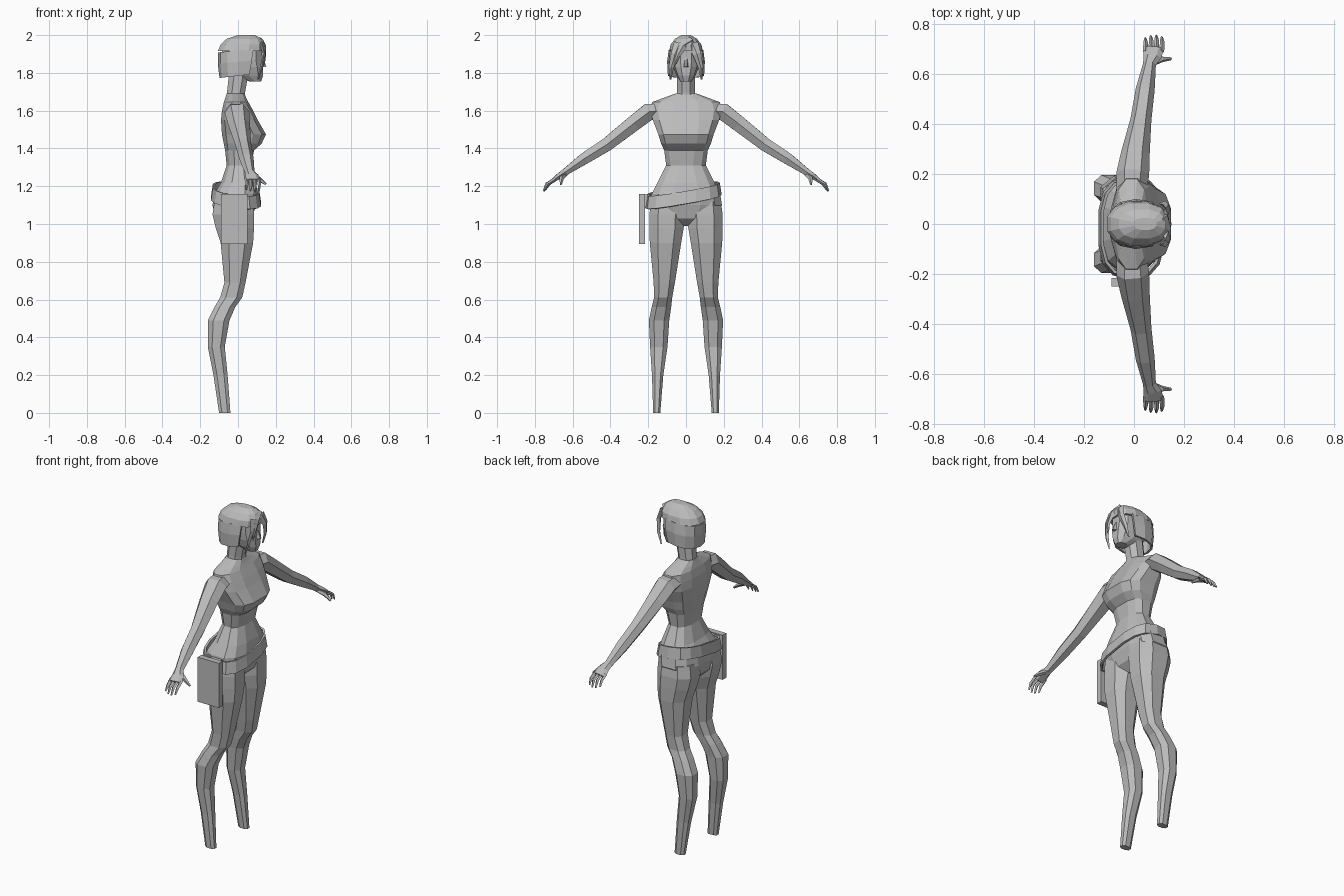
import bpy, bmesh, math
from mathutils import Vector

grey = bpy.data.materials.new("plain grey")
grey.diffuse_color = (0.5, 0.5, 0.5, 1)


def finish(name, bm, solid=0):
    bmesh.ops.recalc_face_normals(bm, faces=bm.faces)
    me = bpy.data.meshes.new(name)
    bm.to_mesh(me)
    bm.free()
    me.materials.append(grey)
    ob = bpy.data.objects.new(name, me)
    bpy.context.collection.objects.link(ob)
    if solid:
        m = ob.modifiers.new("thickness", 'SOLIDIFY')
        m.thickness = solid
        m.offset = -1
    return ob


def loft(name, rings, caps=True, closed=True, solid=0):
    """Skin a list of equal-length point rings."""
    bm = bmesh.new()
    vs = [[bm.verts.new(p) for p in r] for r in rings]
    n = len(vs[0])
    for a, b in zip(vs, vs[1:]):
        for i in range(n if closed else n - 1):
            j = (i + 1) % n
            bm.faces.new((a[i], a[j], b[j], b[i]))
    if caps:
        bm.faces.new(vs[0])
        bm.faces.new(vs[-1])
    return finish(name, bm, solid)


def flat_ring(z, xb, xf, y0, y1, n=10, e=0.8, arc=(0, 2 * math.pi), lean=0):
    """Rounded-square horizontal ring between x and y limits."""
    cx, cy, rx, ry = (xb + xf) / 2, (y0 + y1) / 2, (xf - xb) / 2, (y1 - y0) / 2
    full = arc[1] - arc[0] > 6.28
    pts = []
    for i in range(n):
        t = arc[0] + (arc[1] - arc[0]) * (i + 0.5 if full else i) / (n if full else n - 1)
        c, s = math.cos(t), math.sin(t)
        pts.append((cx + rx * math.copysign(abs(c) ** e, c) / (math.cos(math.pi / n) ** e if full else 1),
                    cy + ry * math.copysign(abs(s) ** e, s), z + lean * c))
    return pts


def tube(name, path, n=6):
    """Limb along (x, y, z, half width in x, half thickness) stations."""
    rings = []
    for i, p in enumerate(path):
        a, b = path[max(i - 1, 0)], path[min(i + 1, len(path) - 1)]
        d = (Vector(b[:3]) - Vector(a[:3])).normalized()
        u = (Vector((1, 0, 0)) - d * d.x).normalized()
        v = d.cross(u)
        ts = [2 * math.pi * k / n for k in range(n)]
        rings.append([Vector(p[:3]) + u * p[3] * math.cos(t) + v * p[4] * math.sin(t) for t in ts])
    return loft(name, rings)


def flip(path, s):
    return [(p[0], p[1] * s) + tuple(p[2:]) for p in path]


# Torso from crotch to neck: z, back, front, half width, squareness
torso = [(0.99, -0.08, 0.03, 0.05, 0.8), (1.03, -0.12, 0.075, 0.15, 0.7),
         (1.10, -0.135, 0.095, 0.195, 0.7), (1.16, -0.125, 0.105, 0.185, 0.7),
         (1.22, -0.09, 0.095, 0.155, 0.75), (1.31, -0.06, 0.07, 0.108, 0.8),
         (1.39, -0.068, 0.085, 0.118, 0.7), (1.425, -0.075, 0.125, 0.135, 0.65),
         (1.475, -0.085, 0.148, 0.15, 0.65), (1.55, -0.09, 0.105, 0.18, 0.7),
         (1.60, -0.085, 0.08, 0.195, 0.8), (1.645, -0.075, 0.055, 0.185, 0.8),
         (1.665, -0.068, 0.045, 0.13, 0.85), (1.69, -0.06, 0.035, 0.06, 0.9)]
loft("torso", [flat_ring(z, b, f, -w, w, 12, e) for z, b, f, w, e in torso])

# Neck
neck = [(1.66, -0.06, 0.035, 0.055), (1.70, -0.058, 0.038, 0.05), (1.82, -0.045, 0.06, 0.05)]
loft("neck", [flat_ring(z, b, f, -w, w, 8, 0.9) for z, b, f, w in neck])

# Legs: z, back, front, inner y, outer y
leg = [(0, -0.10, -0.04, 0.135, 0.175), (0.20, -0.13, -0.055, 0.118, 0.182),
       (0.35, -0.16, -0.07, 0.095, 0.193), (0.49, -0.16, -0.045, 0.085, 0.20),
       (0.56, -0.125, -0.015, 0.075, 0.185), (0.61, -0.095, 0.022, 0.07, 0.172),
       (0.69, -0.072, 0.04, 0.055, 0.175), (0.90, -0.092, 0.08, 0.02, 0.197),
       (0.98, -0.118, 0.085, 0.006, 0.20), (1.05, -0.135, 0.085, 0.004, 0.20),
       (1.12, -0.125, 0.08, 0.01, 0.19)]
# Arms, thumbs and fingers for the positive-y side
arm = [(-0.01, 0.13, 1.60, 0.06, 0.045), (-0.005, 0.20, 1.592, 0.066, 0.052),
       (0.005, 0.28, 1.53, 0.058, 0.048), (0.028, 0.42, 1.42, 0.042, 0.041),
       (0.045, 0.54, 1.345, 0.038, 0.035), (0.062, 0.64, 1.275, 0.026, 0.021),
       (0.074, 0.67, 1.255, 0.036, 0.018), (0.078, 0.705, 1.23, 0.042, 0.012)]
thumb = [(0.065, 0.64, 1.265, 0.012, 0.014), (0.11, 0.66, 1.24, 0.013, 0.013),
         (0.148, 0.662, 1.21, 0.006, 0.006)]
for side, s in (("left", 1), ("right", -1)):
    loft(side + "_leg", [flat_ring(z, b, f, s * i, s * o, 8, 0.8) for z, b, f, i, o in leg])
    tube(side + "_arm", flip(arm, s))
    tube(side + "_thumb", flip(thumb, s), 5)
    for k in range(4):
        x = 0.045 + 0.022 * k
        r = (-0.008, 0.0, 0.002, -0.004)[k]
        finger = [(x, 0.69, 1.238, 0.01, 0.01), (x + 0.002, 0.735 + r, 1.212, 0.009, 0.009),
                  (x, 0.752 + r, 1.175 - r, 0.005, 0.005)]
        tube(f"{side}_finger_{k + 1}", flip(finger, s), 4)

# Head and face
head = [(1.755, 0.06, 0.122, 0.03), (1.785, -0.02, 0.132, 0.05), (1.83, -0.06, 0.132, 0.068),
        (1.87, -0.08, 0.128, 0.074), (1.92, -0.085, 0.128, 0.074), (1.965, -0.06, 0.10, 0.055)]
loft("head", [flat_ring(z, b, f, -w, w, 10, 0.8) for z, b, f, w in head])

# Nose: a small wedge
loft("nose", [[(0.12, -0.018, 1.828), (0.12, 0.018, 1.828), (0.151, 0.005, 1.833), (0.151, -0.005, 1.833)],
              [(0.12, -0.006, 1.885), (0.12, 0.006, 1.885), (0.129, 0.004, 1.885), (0.129, -0.004, 1.885)]])

# Hair: closed crown, and a bob that is open around the face
crown = [(1.915, -0.107, 0.138, 0.092), (1.95, -0.092, 0.14, 0.084), (1.98, -0.06, 0.125, 0.06),
         (2.0, 0.0, 0.09, 0.025)]
loft("hair_crown", [flat_ring(z, b, f, -w, w, 12, 0.85) for z, b, f, w in crown])
bob = [(1.92, -0.107, 0.138, 0.092), (1.86, -0.107, 0.13, 0.10), (1.785, -0.098, 0.11, 0.096)]
loft("hair_bob", [flat_ring(z, b, f, -w, w, 9, 0.85, (math.radians(62), math.radians(298)), 0.012)
                  for z, b, f, w in bob], caps=False, closed=False, solid=0.012)

# Fringe locks hanging beside the face
for side, s in (("left", 1), ("right", -1)):
    lock = [(0.125, 0.035, 1.955, 0.012, 0.03), (0.138, 0.058, 1.90, 0.008, 0.022),
            (0.125, 0.078, 1.83, 0.008, 0.014), (0.105, 0.082, 1.765, 0.004, 0.004)]
    tube(side + "_fringe_lock", flip(lock, s), 4)
tube("fringe", [(0.115, 0.03, 1.972, 0.02, 0.02), (0.138, -0.015, 1.945, 0.01, 0.024),
                (0.142, -0.045, 1.89, 0.006, 0.012), (0.138, -0.058, 1.84, 0.003, 0.003)], 4)

# Slanted hip belt
belt = []
for dz, grow in ((-0.033, 0.006), (0.033, -0.004)):
    ring = flat_ring(0, -0.137 - grow, 0.116 + grow, -0.215 - grow, 0.183 + grow, 14, 0.72)
    belt.append([(x, y, 1.155 + dz + 0.17 * y - 0.12 * x) for x, y, _ in ring])
loft("hip_belt", belt, caps=False, solid=0.012)

# Holster: flat box on the hip, plus a short hanger to the belt
def box(name, x0, x1, y0, y1, z0, z1):
    loft(name, [[(x0, y0, z), (x1, y0, z), (x1, y1, z), (x0, y1, z)] for z in (z0, z1)])


box("holster", -0.09, 0.05, -0.25, -0.216, 0.895, 1.16)
box("holster_hanger", -0.07, 0.03, -0.225, -0.19, 1.09, 1.155)
